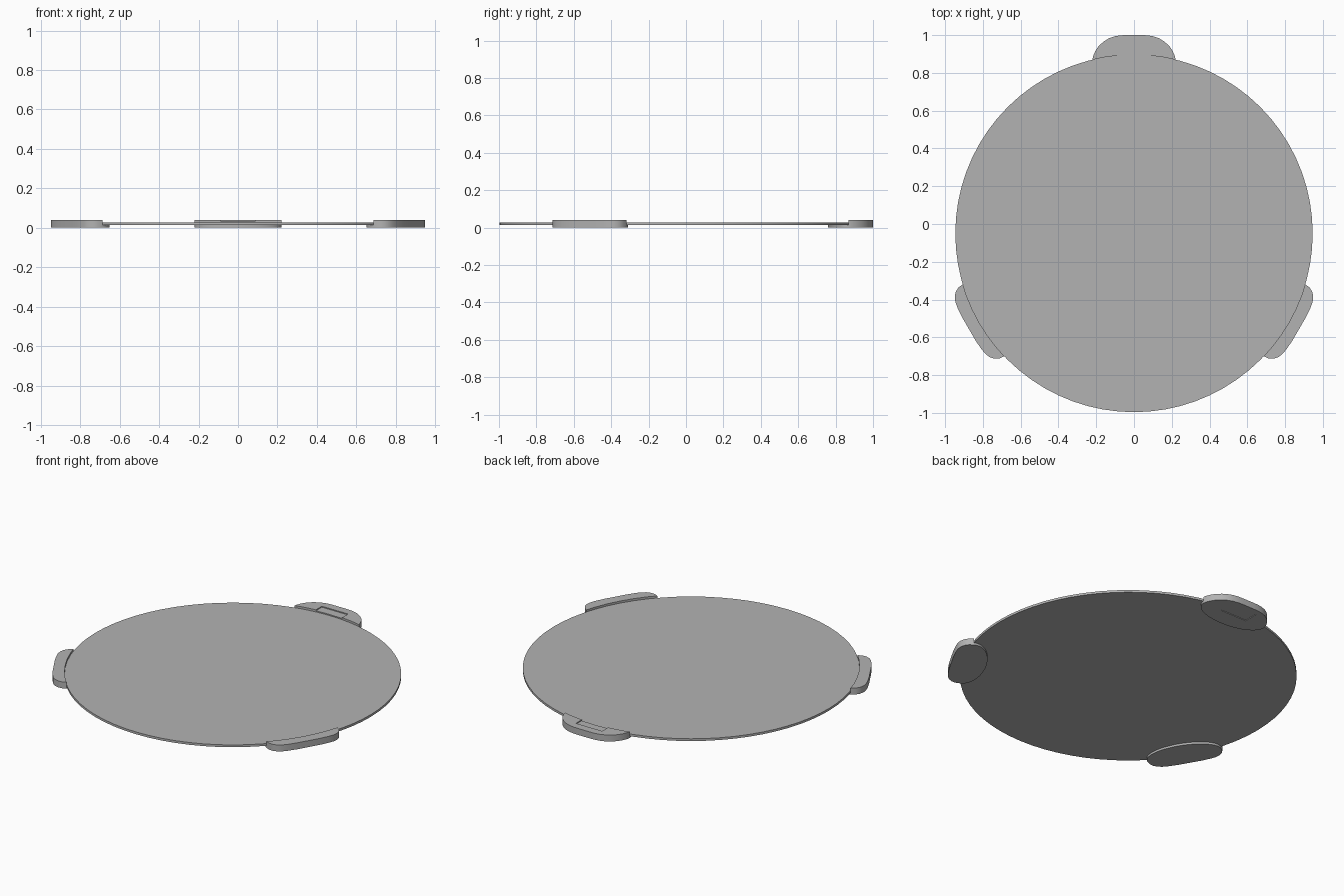
import bpy, bmesh, math
from mathutils import Matrix

if "Cube" in bpy.data.objects:
    bpy.data.objects.remove(bpy.data.objects["Cube"])

CENTRE_Y = -0.05
RADIUS = 0.946
HEIGHT = 0.04
DISC_LOW, DISC_TOP = 0.013, 0.027

grey = bpy.data.materials.new("plain grey")
grey.use_nodes = True
grey.diffuse_color = (0.45, 0.45, 0.45, 1)
grey.node_tree.nodes["Principled BSDF"].inputs["Base Color"].default_value = (0.45, 0.45, 0.45, 1)


def prism(name, outline, low, high):
    """Upright solid from a flat outline."""
    bm = bmesh.new()
    base = bm.faces.new([bm.verts.new((x, y, low)) for x, y in outline])
    side = bmesh.ops.extrude_face_region(bm, geom=[base])["geom"]
    verts = [v for v in side if isinstance(v, bmesh.types.BMVert)]
    bmesh.ops.translate(bm, verts=verts, vec=(0, 0, high - low))
    bmesh.ops.recalc_face_normals(bm, faces=bm.faces)
    mesh = bpy.data.meshes.new(name)
    bm.to_mesh(mesh)
    bm.free()
    mesh.materials.append(grey)
    obj = bpy.data.objects.new(name, mesh)
    bpy.context.collection.objects.link(obj)
    return obj


def circle(radius, count=72):
    return [(radius * math.cos(math.tau * i / count), radius * math.sin(math.tau * i / count))
            for i in range(count)]


def box(x, y0, y1):
    return [(-x, y0), (x, y0), (x, y1), (-x, y1)]


def cut(obj, cutter):
    """Subtract the cutter, then discard it."""
    mod = obj.modifiers.new("cut", 'BOOLEAN')
    mod.operation, mod.solver, mod.object = 'DIFFERENCE', 'EXACT', cutter
    bpy.context.view_layer.objects.active = obj
    bpy.ops.object.modifier_apply(modifier=mod.name)
    bpy.data.objects.remove(cutter)


def tab_outline(corner):
    """Rounded outer edge closed by a half ellipse that reaches under the disc."""
    inner = [(-0.22 * math.cos(math.pi * i / 24), 0.918 - 0.108 * math.sin(math.pi * i / 24))
             for i in range(25)]
    return inner + corner + [(-x, y) for x, y in reversed(corner)]


def place(obj, degrees):
    move = Matrix.Translation((0, CENTRE_Y, 0)) @ Matrix.Rotation(math.radians(degrees), 4, 'Z')
    obj.data.transform(move)
    bpy.ops.object.select_all(action='DESELECT')
    obj.select_set(True)
    bpy.context.view_layer.objects.active = obj
    bpy.ops.object.shade_smooth_by_angle(angle=math.radians(30))


# Main flat disc
place(prism("disc", circle(RADIUS), DISC_LOW, DISC_TOP), 0)

# Rim grips: the rear one is deeper than the two at the front
wide = [(0.217, 0.937), (0.205, 0.965), (0.187, 0.992), (0.163, 1.014),
        (0.135, 1.032), (0.105, 1.043), (0.07, 1.049), (0.035, 1.05)]
slim = [(0.217, 0.948), (0.205, 0.971), (0.185, 0.989), (0.16, 1.0),
        (0.125, 1.006), (0.07, 1.01)]

for name, corner, angle in (("rear_grip", wide, 0),
                            ("left_grip", slim, -120),
                            ("right_grip", slim, 120)):
    grip = prism(name, tab_outline(corner), 0, HEIGHT)
    cut(grip, prism("disc_seat", circle(RADIUS), DISC_LOW, 1))
    if name == "rear_grip":
        # Shallow step on top and a label recess underneath
        cut(grip, prism("step_cutter", box(0.09, 0.9, 1.0), 0.034, 1))
        cut(grip, prism("recess_cutter", box(0.09, 0.92, 1.01), -1, 0.004))
    place(grip, angle)
